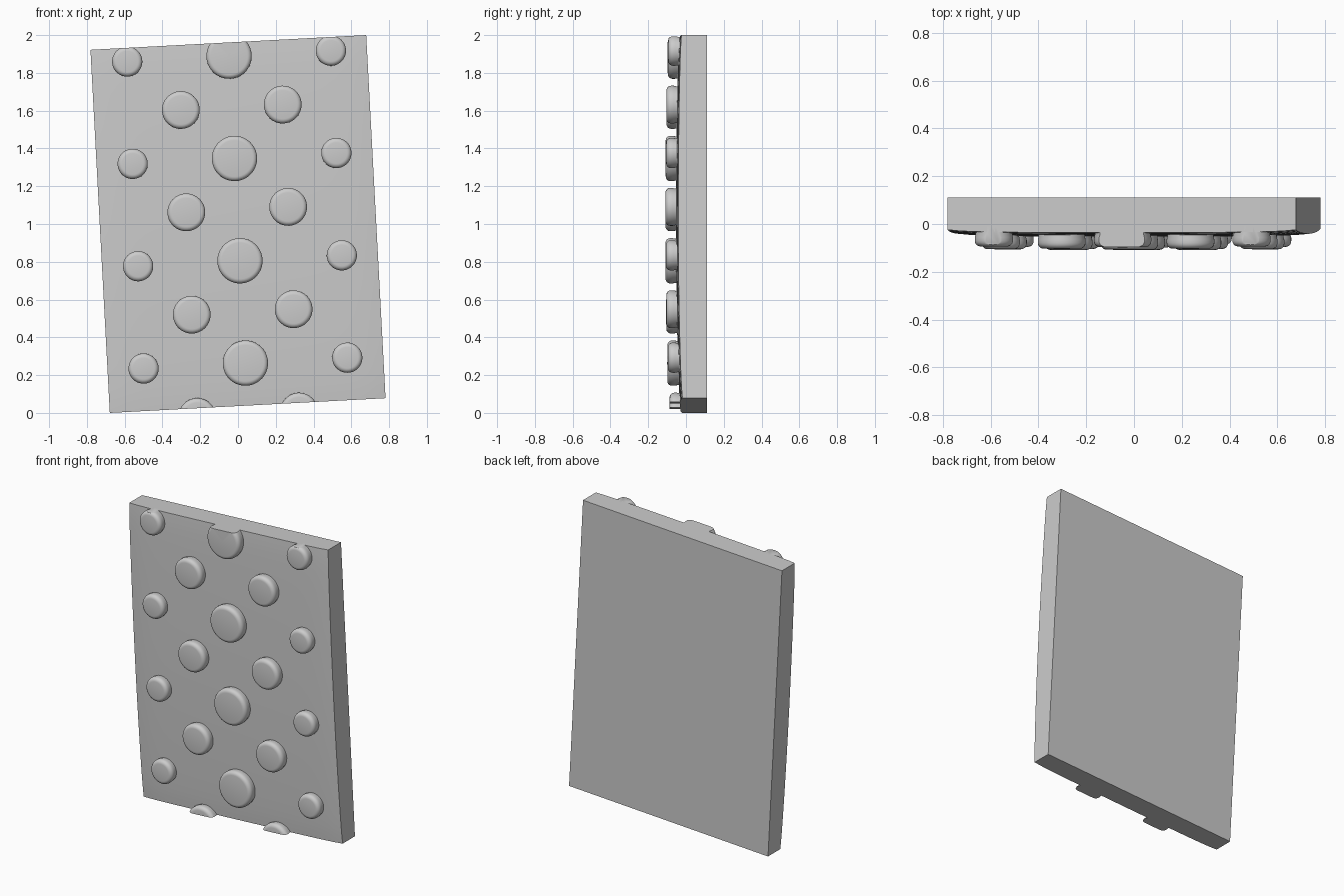
import bpy, bmesh, math
from mathutils import Matrix, Vector

if "Cube" in bpy.data.objects:
    bpy.data.objects.remove(bpy.data.objects["Cube"])

W, H, BACK = 0.731, 0.9625, 0.11      # half width, half height, back plane
TILT = math.radians(3.05)


def front_y(u, v):
    """Slightly domed front surface."""
    a, b = abs(u) / W, v / H
    edge_v = 0.013 * b * b if b > 0 else 0.018 * b * b
    return -0.053 + 0.004 * a * a + 0.008 * a ** 10 + edge_v + 0.004 * abs(b) ** 14


def finish(bm, name):
    bmesh.ops.recalc_face_normals(bm, faces=bm.faces)
    mesh = bpy.data.meshes.new(name)
    bm.to_mesh(mesh)
    bm.free()
    ob = bpy.data.objects.new(name, mesh)
    bpy.context.collection.objects.link(ob)
    ob.rotation_euler = (0, -TILT, 0)
    ob.location = (0, 0, 1)
    bpy.ops.object.select_all(action='DESELECT')
    ob.select_set(True)
    bpy.context.view_layer.objects.active = ob
    bpy.ops.object.shade_smooth_by_angle(angle=math.radians(35))
    return ob


# Panel: domed front, straight sides, flat back
bm = bmesh.new()
bmesh.ops.create_grid(bm, x_segments=32, y_segments=40, size=1)
for vert in bm.verts:
    u, v = vert.co.x * W, vert.co.y * H
    vert.co = (u, front_y(u, v), v)
rim = [e for e in bm.edges if e.is_boundary]
ext = bmesh.ops.extrude_edge_only(bm, edges=rim)['geom']
for vert in [g for g in ext if isinstance(g, bmesh.types.BMVert)]:
    vert.co.y = BACK
bmesh.ops.holes_fill(bm, edges=[e for e in bm.edges if e.is_boundary], sides=0)
finish(bm, "panel")


# Round stud with a softened rim, trimmed flush with the panel outline
def stud(name, u, v, r):
    bm = bmesh.new()
    top, bev = -0.056, 0.024
    prof = [(0, 0.03), (r - 0.003, 0.03), (r - 0.003, -0.004), (r, -0.018)]
    for i in range(6):
        t = math.pi / 2 * i / 5
        prof.append((r - bev + bev * math.cos(t), top + bev - bev * math.sin(t)))
    prof.append((0, top - 0.001))
    vs = [bm.verts.new((x, y, 0)) for x, y in prof]
    es = [bm.edges.new(p) for p in zip(vs, vs[1:])]
    bmesh.ops.spin(bm, geom=vs + es, cent=(0, 0, 0), axis=(0, 1, 0),
                   angle=2 * math.pi, steps=40, use_duplicate=False)
    bmesh.ops.remove_doubles(bm, verts=bm.verts, dist=1e-4)
    vc = max(-H, min(H, v))
    bmesh.ops.transform(bm, matrix=Matrix.Translation((u, front_y(u, vc), v)), verts=bm.verts)
    for s in (1, -1):
        if s * v + r > H:
            bmesh.ops.bisect_plane(bm, geom=bm.verts[:] + bm.edges[:] + bm.faces[:],
                                   plane_co=Vector((0, 0, s * H)), plane_no=Vector((0, 0, s)),
                                   clear_outer=True)
            bmesh.ops.holes_fill(bm, edges=[e for e in bm.edges if e.is_boundary], sides=0)
    finish(bm, name)


# Repeating rows: large centre + small outer studs, medium studs in between
STEP = 0.5425
for k in range(4):
    v = 0.89 - STEP * k
    stud("large_stud", 0, v, 0.12)
    for s in (-1, 1):
        stud("small_stud", s * 0.54, v, 0.08)
        stud("medium_stud", s * 0.27, v - STEP / 2, 0.10)
